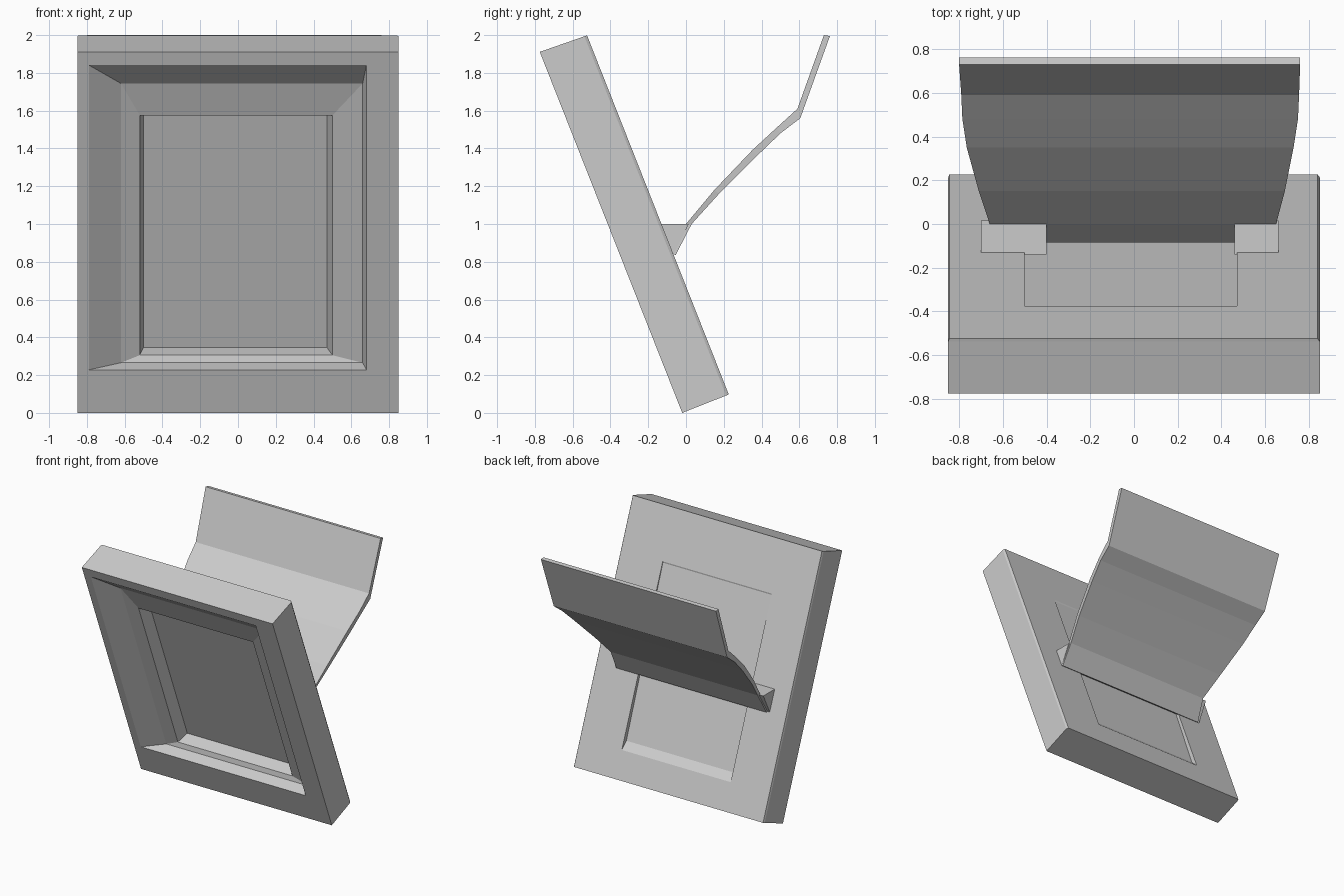
import bpy
import bmesh
from mathutils import Vector

if "Cube" in bpy.data.objects:
    bpy.data.objects.remove(bpy.data.objects["Cube"])

TILT_UP = Vector((0, -0.367, 0.930))     # along the leaning frame
TILT_BACK = Vector((0, 0.930, 0.367))    # through the frame thickness
FOOT = Vector((0, -0.02, 0.0))


def loft(name, rings):
    """Skin equal-length closed rings and cap both ends."""
    n = len(rings[0])
    bm = bmesh.new()
    loops = [[bm.verts.new(p) for p in ring] for ring in rings]
    for a, b in zip(loops, loops[1:]):
        for i in range(n):
            j = (i + 1) % n
            bm.faces.new((a[i], a[j], b[j], b[i]))
    bm.faces.new(loops[0][::-1])
    bm.faces.new(loops[-1])
    bmesh.ops.recalc_face_normals(bm, faces=bm.faces)
    mesh = bpy.data.meshes.new(name)
    bm.to_mesh(mesh)
    bm.free()
    obj = bpy.data.objects.new(name, mesh)
    bpy.context.collection.objects.link(obj)
    return obj


def frame_ring(x0, x1, v0, v1, depth_low, depth_high=None):
    """Rectangle in the tilted frame plane; depth may differ at the top."""
    high = depth_low if depth_high is None else depth_high
    return [FOOT + Vector((x, 0, 0)) + TILT_UP * v + TILT_BACK * d
            for x, v, d in ((x0, v0, depth_low), (x0, v1, high),
                            (x1, v1, high), (x1, v0, depth_low))]


# Leaning frame with stepped front opening, panel and shallow back recess
loft("picture_frame", [frame_ring(*r) for r in (
    (-0.50, 0.47, 0.29, 1.63, 0.21),        # front of the panel
    (-0.52, 0.50, 0.285, 1.65, 0.11),       # inner step
    (-0.62, 0.66, 0.25, 1.84, 0.09),
    (-0.79, 0.68, 0.245, 1.98, 0.00),
    (-0.85, 0.85, 0.00, 2.055, 0.00),       # front rim
    (-0.85, 0.85, 0.00, 2.045, 0.25),       # outer sides
    (-0.845, 0.84, 0.00, 2.045, 0.265),     # back rim
    (-0.50, 0.47, 0.22, 1.64, 0.265),
    (-0.50, 0.47, 0.29, 1.63, 0.23, 0.26),  # back of the panel
)])

# Curved rear support: (upper y, z), (lower y, z), left x, right x
support_sections = [
    ((-0.085, 0.85), (-0.055, 0.835), -0.68, 0.66),
    ((0.000, 1.00), (0.030, 1.00), -0.66, 0.65),
    ((0.150, 1.18), (0.175, 1.16), -0.71, 0.69),
    ((0.350, 1.39), (0.375, 1.36), -0.765, 0.73),
    ((0.480, 1.51), (0.500, 1.48), -0.785, 0.75),
    ((0.590, 1.61), (0.605, 1.56), -0.79, 0.755),
    ((0.730, 2.00), (0.762, 1.995), -0.80, 0.76),
]
loft("rear_support", [
    [Vector((x0, *a)), Vector((x1, *a)), Vector((x1, *b)), Vector((x0, *b))]
    for a, b, x0, x1 in support_sections])

# Wedge brackets joining the support to the frame
wedge = ((-0.14, 1.0), (0.015, 1.0), (-0.065, 0.84))
for name, x0, x1 in (("left_bracket", -0.70, -0.40), ("right_bracket", 0.46, 0.66)):
    loft(name, [[Vector((x, y, z)) for y, z in wedge] for x in (x0, x1)])
